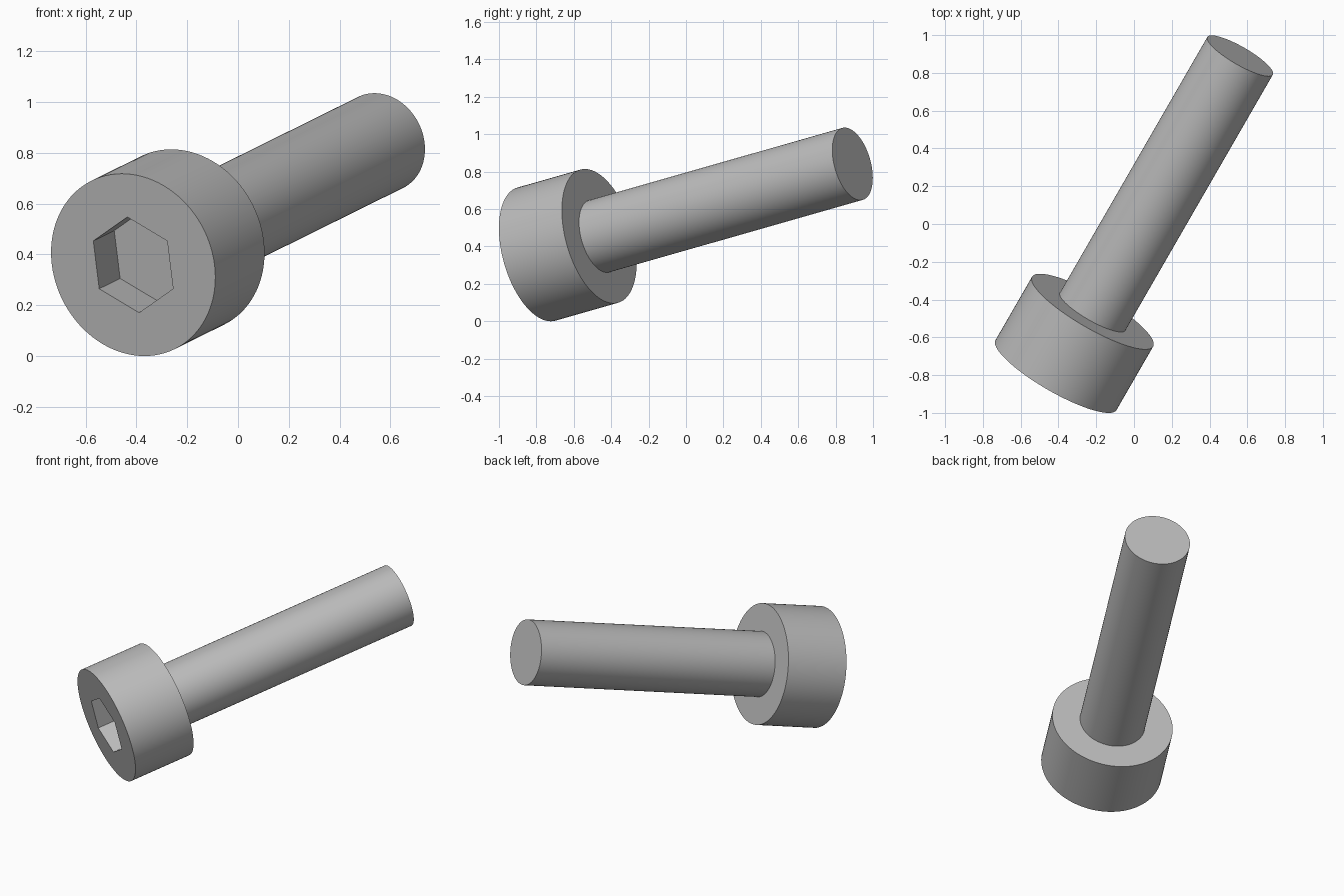
import bpy
from mathutils import Matrix, Vector

cube = bpy.data.objects.get("Cube")
if cube:
    bpy.data.objects.remove(cube, do_unlink=True)

# Sizes along the bolt axis, measured from the outer head face
HEAD_RADIUS, HEAD_LENGTH = 0.37, 0.40
SHANK_RADIUS, TOTAL_LENGTH = 0.20, 2.01
SOCKET_RADIUS, SOCKET_DEPTH = 0.194, 0.17

# Tilted frame: local z runs from head to tip, local y points upwards
axis = Vector((0.485, 0.841, 0.24)).normalized()
up = (Vector((0, 0, 1)) - axis * axis.z).normalized()
side = up.cross(axis)
frame = Matrix((side, up, axis)).transposed().to_4x4()
frame.translation = (-0.413, -0.80, 0.359)

steel = bpy.data.materials.new("grey steel")
steel.use_nodes = True
colour = (0.5, 0.5, 0.5, 1)
steel.diffuse_color = colour
steel.node_tree.nodes["Principled BSDF"].inputs["Base Color"].default_value = colour


def prism(name, sides, radius, start, end):
    """Cylinder or prism lying on the bolt axis between two distances."""
    bpy.ops.mesh.primitive_cylinder_add(vertices=sides, radius=radius, depth=end - start)
    obj = bpy.context.object
    obj.name = name
    obj.matrix_world = frame @ Matrix.Translation((0, 0, (start + end) / 2))
    obj.data.materials.append(steel)
    return obj


def smooth(obj):
    bpy.ops.object.select_all(action='DESELECT')
    obj.select_set(True)
    bpy.context.view_layer.objects.active = obj
    bpy.ops.object.shade_smooth_by_angle(angle=0.5)


# Head with a hexagonal socket cut into its outer face
head = prism("head", 96, HEAD_RADIUS, 0, HEAD_LENGTH)
cutter = prism("socket_cutter", 6, SOCKET_RADIUS, -0.1, SOCKET_DEPTH)
cutter.hide_render = True
cut = head.modifiers.new("socket", 'BOOLEAN')
cut.operation = 'DIFFERENCE'
cut.solver = 'EXACT'
cut.object = cutter
bpy.context.view_layer.objects.active = head
bpy.ops.object.modifier_apply(modifier=cut.name)
bpy.data.objects.remove(cutter, do_unlink=True)
smooth(head)

# Plain round shank, rooted slightly inside the head
shank = prism("shank", 96, SHANK_RADIUS, HEAD_LENGTH - 0.02, TOTAL_LENGTH)
smooth(shank)
